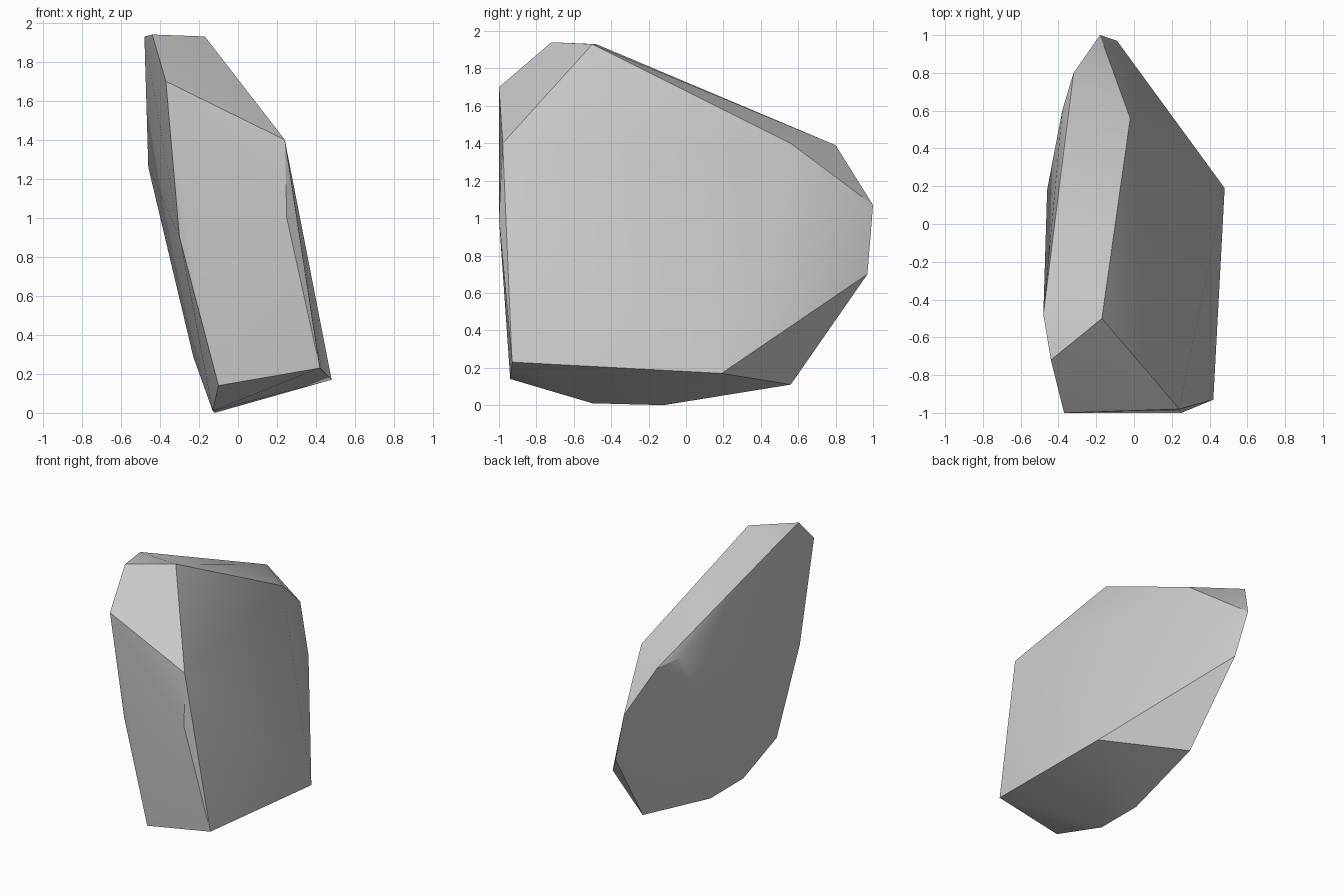
import bpy
import bmesh
import math

# Remove the default cube if it is there
default_cube = bpy.data.objects.get("Cube")
if default_cube:
    bpy.data.objects.remove(default_cube, do_unlink=True)


def flat_material(name, colour):
    """One plain colour, shown in the viewport and in a render."""
    material = bpy.data.materials.new(name)
    material.use_nodes = True
    material.diffuse_color = colour
    shader = material.node_tree.nodes["Principled BSDF"]
    shader.inputs["Base Color"].default_value = colour
    shader.inputs["Roughness"].default_value = 0.9
    return material


def convex_stone(name, corner_groups, material, crease_angle):
    """Wrap a convex hull around the corners, keeping only strong creases sharp."""
    bm = bmesh.new()
    for group in corner_groups.values():
        for corner in group:
            bm.verts.new(corner)
    hull = bmesh.ops.convex_hull(bm, input=bm.verts[:])
    unused = set(hull["geom_interior"]) | set(hull["geom_unused"])
    loose = [item for item in unused if isinstance(item, bmesh.types.BMVert)]
    bmesh.ops.delete(bm, geom=loose, context="VERTS")
    bmesh.ops.recalc_face_normals(bm, faces=bm.faces[:])

    mesh = bpy.data.meshes.new(name)
    bm.to_mesh(mesh)
    bm.free()
    mesh.materials.append(material)
    stone = bpy.data.objects.new(name, mesh)
    bpy.context.collection.objects.link(stone)

    # Soft shading across shallow facets, hard edges elsewhere
    bpy.ops.object.select_all(action="DESELECT")
    stone.select_set(True)
    bpy.context.view_layer.objects.active = stone
    bpy.ops.object.shade_smooth_by_angle(angle=math.radians(crease_angle))
    return stone


# Corners of the boulder, grouped by the side they shape
corners = {
    "crown": [(-.44, -.72, 1.94), (-.17, -.5, 1.93), (-.48, -.48, 1.93)],
    "front": [(-.37, -1, 1.7), (.24, -.98, 1.4), (.25, -1, 1), (.42, -.93, .23),
              (-.1, -.94, .14), (-.3, -.93, .9)],
    "back": [(-.18, 1, 1.07), (-.09, .97, .7), (-.32, .8, 1.39), (-.02, .56, 1.4)],
    "foot": [(.48, .19, .17), (-.13, -.5, .01), (-.12, -.12, 0), (-.03, .56, .11)],
    "flank": [(-.46, .18, 1.26), (-.38, .6, 1.41), (-.37, .3, .88), (-.23, .1, .29)],
}

stone_grey = flat_material("stone_grey", (0.6, 0.6, 0.6, 1))
convex_stone("boulder", corners, stone_grey, 30)
